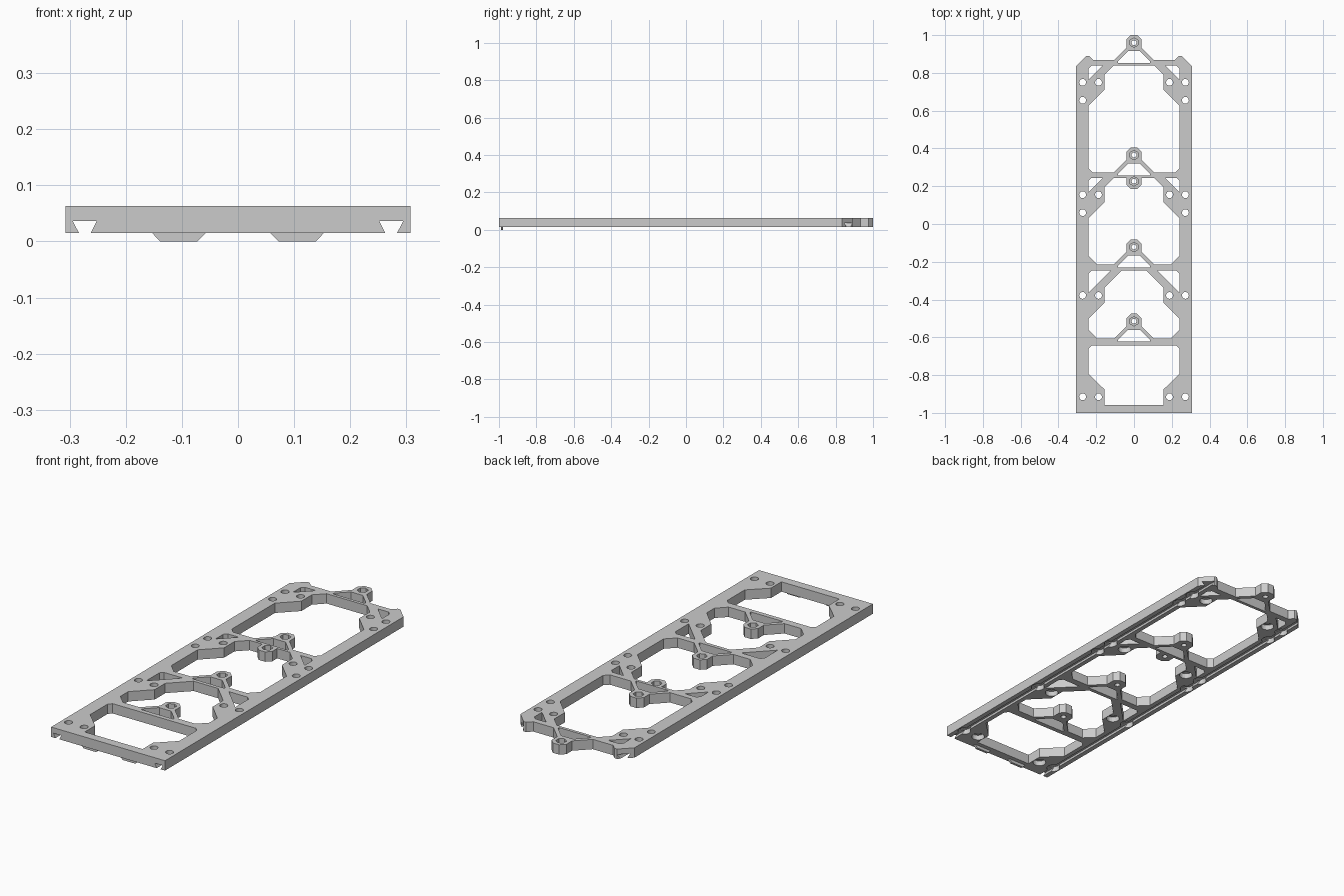
import bpy, bmesh
from math import cos, sin, pi

if "Cube" in bpy.data.objects:
    bpy.data.objects.remove(bpy.data.objects["Cube"])

Z0, Z1 = 0.015, 0.063          # underside and top of the plate
BOSSES = [0.96, 0.365, -0.122, -0.515]
EXTRA_BOSS = 0.226


def prism(bm, pts, lo, hi, axis='Z'):
    """Extrude a 2D profile along Z (x, y points) or Y (x, z points)."""
    place = (lambda p, d: (p[0], p[1], d)) if axis == 'Z' else (lambda p, d: (p[0], d, p[1]))
    a = [bm.verts.new(place(p, lo)) for p in pts]
    b = [bm.verts.new(place(p, hi)) for p in pts]
    n = len(pts)
    faces = [bm.faces.new(a[::-1]), bm.faces.new(b)]
    for i in range(n):
        j = (i + 1) % n
        faces.append(bm.faces.new((a[i], a[j], b[j], b[i])))
    bmesh.ops.recalc_face_normals(bm, faces=faces)


def mirrored(half):
    """Close a right-hand half profile with its mirror image."""
    return half + [(-x, y) for x, y in reversed(half)]


def ring(x, y, r, n, turn=0.0):
    return [(x + r * cos(turn + 2 * pi * i / n), y + r * sin(turn + 2 * pi * i / n)) for i in range(n)]


def make(name, bm):
    me = bpy.data.meshes.new(name)
    bm.to_mesh(me)
    bm.free()
    ob = bpy.data.objects.new(name, me)
    bpy.context.collection.objects.link(ob)
    return ob


def boss_edge(b):
    """Upper edge of a cross bar, rising over struts to an eight-sided boss."""
    return [(0.106, b - 0.092), (0.04, b - 0.026), (0.04, b + 0.017), (0.017, b + 0.04)]


def brace_edge(h, bar):
    """Lower edge of a cross bar down the diagonal brace and screw pad."""
    return [(h + 0.197 - bar, bar), (0.156, h + 0.041), (0.156, h - 0.04), (0.24, h - 0.124)]


# Plate outline
plate_bm = bmesh.new()
prism(plate_bm, mirrored([(0.307, -1), (0.307, 0.835), (0.252, 0.89), (0.238, 0.89),
                          (0.215, 0.868)] + boss_edge(BOSSES[0])), Z0, Z1)
plate = make("frame_plate", plate_bm)

# Through cuts: windows, brace triangles, strut openings and screw holes
cut = bmesh.new()
pads = [(0.75, 0.838), (0.155, 0.244), (-0.378, -0.247)]
e = EXTRA_BOSS
windows = [
    brace_edge(*pads[0]) + [(0.24, 0.295), (0.218, 0.273)] + boss_edge(BOSSES[1]),
    [(0.017, e - 0.042), (0.04, e - 0.019), (0.04, 0.244)] + brace_edge(*pads[1])
    + [(0.24, -0.17), (0.196, -0.214)] + boss_edge(BOSSES[2]),
    brace_edge(*pads[2]) + [(0.24, -0.562), (0.195, -0.607)] + boss_edge(BOSSES[3]),
    [(0.156, -0.957), (0.156, -0.876), (0.24, -0.795), (0.24, -0.66), (0.224, -0.644)],
]
for half in windows:
    prism(cut, mirrored(half), -0.1, 0.2)
for h, bar in pads:
    for s in (-1, 1):
        tri = [(0.24, h + 0.015), (0.24, bar - 0.015), (0.225, bar), (h + 0.255 - bar, bar)]
        prism(cut, [(s * x, y) for x, y in tri], -0.1, 0.2)
for b in BOSSES:
    prism(cut, mirrored([(0.086, b - 0.107), (0.086, b - 0.099), (0.032, b - 0.045)]), -0.1, 0.2)
    prism(cut, ring(0, b, 0.013, 20), -0.1, 0.2)
prism(cut, ring(0, e, 0.013, 20), -0.1, 0.2)

screws = [(0.272, 0.655), (0.272, 0.06)]
for h in (0.75, 0.155, -0.378, -0.915):
    screws += [(0.272, h), (0.188, h)]
screws += [(-x, y) for x, y in screws]
for x, y in screws:
    prism(cut, ring(x, y, 0.018, 24), -0.1, 0.2)

# Counterbores underneath and nut pockets on top
pockets = bmesh.new()
for x, y in screws:
    prism(pockets, ring(x, y, 0.03, 24), -0.1, 0.04)
for b in BOSSES + [e]:
    prism(pockets, ring(0, b, 0.025, 6, pi / 2), 0.037, 0.2)

# Dovetail grooves along the underside
grooves = bmesh.new()
for s in (-1, 1):
    dovetail = [(-0.008, 0.01), (0.008, 0.01), (0.0215, 0.0365), (-0.0215, 0.0365)]
    prism(grooves, [(s * 0.273 + x, z) for x, z in dovetail], -1.1, 1.1, 'Y')

# Carve the plate and drop the cutters
cutters = [make("opening_cutter", cut), make("pocket_cutter", pockets), make("groove_cutter", grooves)]
for c in cutters:
    c.hide_render = True
    m = plate.modifiers.new(c.name, 'BOOLEAN')
    m.operation, m.solver, m.object = 'DIFFERENCE', 'EXACT', c
bpy.context.view_layer.update()
carved = bpy.data.meshes.new_from_object(plate.evaluated_get(bpy.context.evaluated_depsgraph_get()))
plate.modifiers.clear()
plate.data = carved
for c in cutters:
    bpy.data.objects.remove(c)

# Small tapered tabs under the front bar
for s, name in ((-1, "left_tab"), (1, "right_tab")):
    tab = bmesh.new()
    prism(tab, [(s * x, z) for x, z in
                [(0.072, 0), (0.139, 0), (0.153, Z0), (0.057, Z0)]], -0.99, -0.978, 'Y')
    make(name, tab)
